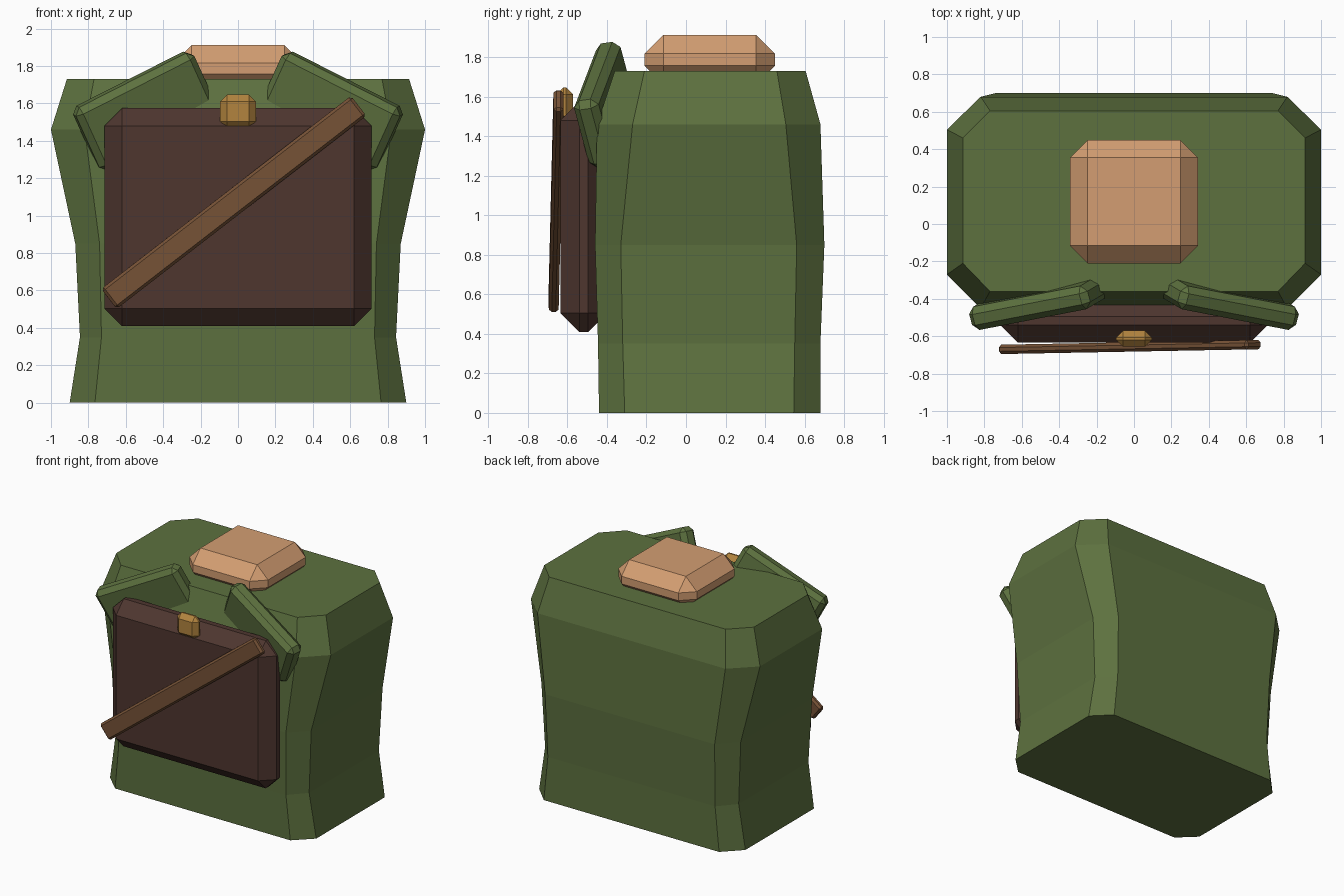
import bpy, bmesh, math
from mathutils import Matrix, Vector

if "Cube" in bpy.data.objects:
    bpy.data.objects.remove(bpy.data.objects["Cube"])


def material(name, r, g, b):
    lin = [((c / 255 + 0.055) / 1.055) ** 2.4 for c in (r, g, b)]
    m = bpy.data.materials.new(name)
    m.diffuse_color = (*lin, 1)
    m.use_nodes = True
    m.node_tree.nodes["Principled BSDF"].inputs["Base Color"].default_value = m.diffuse_color
    return m


GREEN = material("olive cloth", 93, 113, 63)
SKIN = material("skin", 212, 158, 114)
DARK = material("dark leather", 78, 54, 47)
BROWN = material("brown leather", 118, 82, 54)
BRASS = material("brass", 178, 132, 62)


def finish(name, bm, mat):
    bmesh.ops.recalc_face_normals(bm, faces=bm.faces)
    me = bpy.data.meshes.new(name)
    bm.to_mesh(me)
    bm.free()
    me.materials.append(mat)
    ob = bpy.data.objects.new(name, me)
    bpy.context.collection.objects.link(ob)
    return ob


def box(name, size, centre, bevel, mat, rot=None):
    """Box with single-segment chamfers on all edges."""
    bm = bmesh.new()
    bmesh.ops.create_cube(bm, size=1, matrix=Matrix.Diagonal((*size, 1)))
    bmesh.ops.bevel(bm, geom=bm.edges[:], offset=bevel, offset_type='OFFSET',
                    segments=1, profile=0.5, affect='EDGES')
    m = Matrix.Translation(centre)
    if rot:
        m = m @ rot.to_4x4()
    bm.transform(m)
    return finish(name, bm, mat)


def axes(u, v):
    """Rotation with local x along u and local z opposite to v."""
    x = Vector(u).normalized()
    z = -Vector(v)
    z = (z - x * z.dot(x)).normalized()
    y = z.cross(x)
    return Matrix((x, y, z)).transposed()


# torso: chamfered rings (z, half width, flat half width, y front, y back, chamfer front, chamfer back)
rings = [
    (0.00, 0.90, 0.765, -0.44, 0.68, -0.31, 0.545),
    (0.35, 0.845, 0.73, -0.445, 0.68, -0.32, 0.55),
    (0.85, 0.87, 0.74, -0.46, 0.70, -0.33, 0.56),
    (1.46, 1.00, 0.82, -0.45, 0.68, -0.27, 0.505),
    (1.73, 0.915, 0.77, -0.36, 0.605, -0.21, 0.46),
]
bm = bmesh.new()
loops = []
for z, w, f, yf, yb, cf, cb in rings:
    pts = [(f, yf), (w, cf), (w, cb), (f, yb), (-f, yb), (-w, cb), (-w, cf), (-f, yf)]
    loops.append([bm.verts.new((x, y, z)) for x, y in pts])
for a, b in zip(loops, loops[1:]):
    for i in range(8):
        j = (i + 1) % 8
        bm.faces.new((a[i], a[j], b[j], b[i]))
bm.faces.new(loops[0])
bm.faces.new(loops[-1])
finish("torso", bm, GREEN)

# neck stump, chest panel and clasp
box("neck", (0.685, 0.66, 0.25), (0, 0.12, 1.787), 0.095, SKIN)
box("chest_panel", (1.43, 0.235, 1.165), (0, -0.517, 0.992), 0.095, DARK)
box("clasp", (0.19, 0.085, 0.18), (0, -0.613, 1.557), 0.036, BRASS)

# diagonal strap across the chest
start, end = Vector((-0.69, -0.67, 0.555)), Vector((0.645, -0.645, 1.587))
box("strap", ((end - start).length, 0.05, 0.135), (start + end) / 2, 0.015, BROWN,
    axes(end - start, (0, 0, -1)))

# collar flaps, mirrored left and right
for side, s in (("left", 1), ("right", -1)):
    box("collar_flap_" + side, (0.72, 0.13, 0.38), (s * -0.495, -0.412, 1.56), 0.035, GREEN,
        axes((s * 0.873, 0.169, 0.443), (s * 0.413, 0.24, -0.879)))
